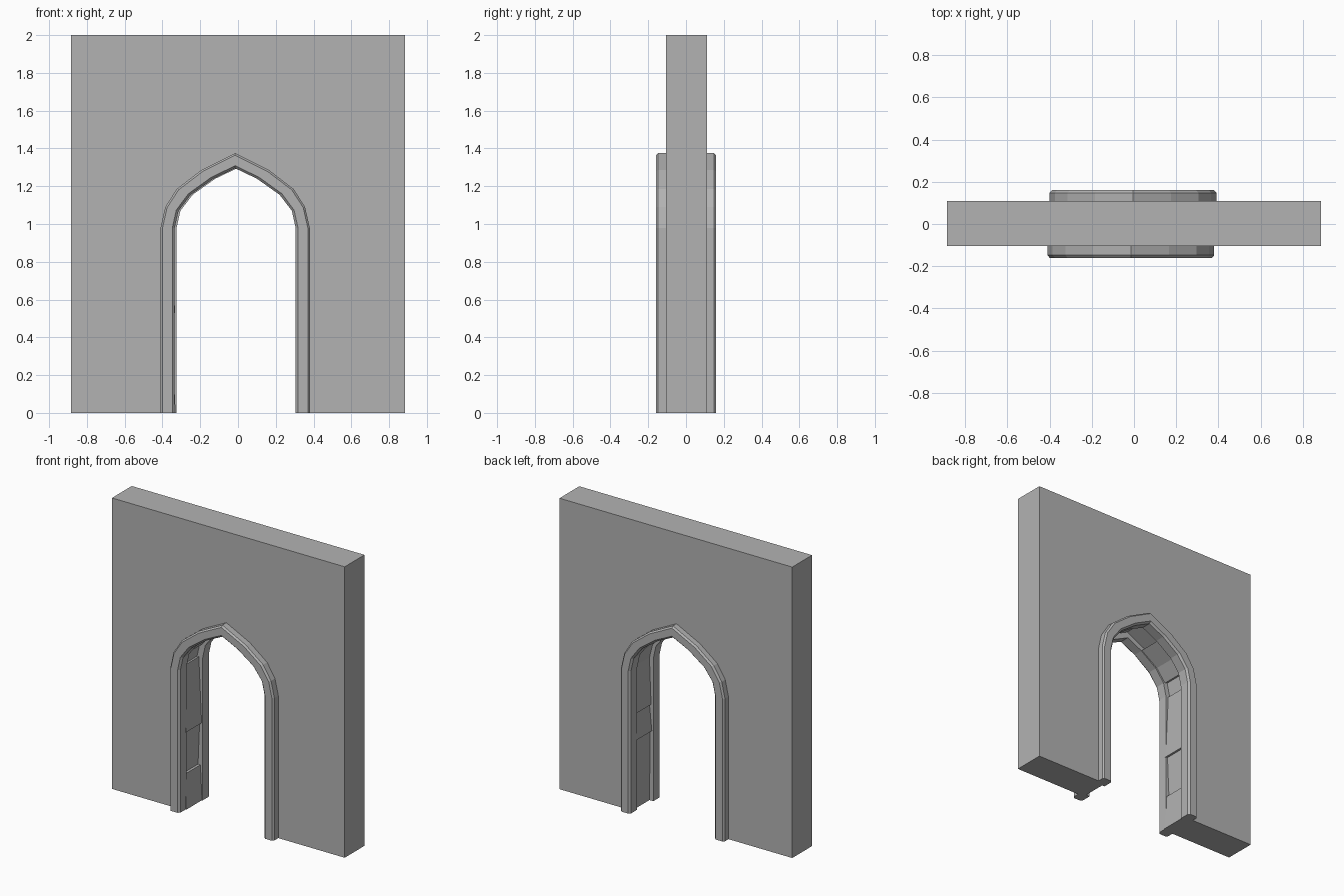
import bpy
import bmesh

if "Cube" in bpy.data.objects:
    bpy.data.objects.remove(bpy.data.objects["Cube"], do_unlink=True)

stone = bpy.data.materials.new("grey stone")
stone.use_nodes = True
GREY = (0.45, 0.45, 0.45, 1)
stone.diffuse_color = GREY
stone.node_tree.nodes["Principled BSDF"].inputs["Base Color"].default_value = GREY

# Half of the pointed arch, from floor to peak: (distance from centre, height)
INNER = [(0.32, 0), (0.32, 0.98), (0.30, 1.07), (0.235, 1.155), (0.115, 1.24), (0, 1.295)]
OUTER = [(0.395, 0), (0.395, 0.98), (0.37, 1.09), (0.31, 1.185), (0.18, 1.285), (0, 1.375)]
FRONT, BACK = -0.105, 0.11


def half_arch(t):
    """Half outline between the inner (0) and outer (1) edge of the trim."""
    return [(a[0] + (b[0] - a[0]) * t, a[1] + (b[1] - a[1]) * t)
            for a, b in zip(INNER, OUTER)]


def full_arch(t, centre):
    half = half_arch(t)
    return ([(centre - x, z) for x, z in half]
            + [(centre + x, z) for x, z in reversed(half[:-1])])


def finish(name, bm):
    bmesh.ops.recalc_face_normals(bm, faces=bm.faces)
    mesh = bpy.data.meshes.new(name)
    bm.to_mesh(mesh)
    bm.free()
    mesh.materials.append(stone)
    obj = bpy.data.objects.new(name, mesh)
    bpy.context.collection.objects.link(obj)
    return obj


def loft(name, rings):
    """Closed solid through equal-sized rings of points."""
    bm = bmesh.new()
    loops = [[bm.verts.new(p) for p in ring] for ring in rings]
    n = len(loops[0])
    for a, b in zip(loops, loops[1:]):
        for i in range(n):
            j = (i + 1) % n
            bm.faces.new((a[i], a[j], b[j], b[i]))
    bm.faces.new(loops[0])
    bm.faces.new(loops[-1])
    return finish(name, bm)


# Wall slab with the doorway cut into its outline
outline = [(-0.885, 0)] + full_arch(0.5, -0.01) + [(0.885, 0), (0.885, 2), (-0.885, 2)]
loft("wall", [[(x, y, z) for x, z in outline] for y in (FRONT, BACK)])


# Moulded trim swept around the arch on each face of the wall
SECTION = [(0, 0.08), (0, 0.147), (0.17, 0.16), (0.86, 0.16), (1, 0.148), (1, 0.08)]


def trim(name, centre, side):
    strips = [[(x, side * y, z) for x, z in full_arch(t, centre)] for t, y in SECTION]
    loft(name, list(zip(*strips)))


trim("front_trim", -0.015, -1)
trim("back_trim", -0.005, 1)


# Lining stones in the doorway, each with a lower and upper inset depth
def lining(name, side, path, low, high):
    """Stone along a path of (outer point, inner point) pairs."""
    rings = []
    for i, ((ox, oz), (ix, iz)) in enumerate(path):
        k = i / (len(path) - 1)
        t = low + (high - low) * k
        x, z = ox + (ix - ox) * t, oz + (iz - oz) * t
        rings.append([(-0.01 + side * px, y, pz)
                      for px, pz, y in ((ox, oz, -0.09), (ox, oz, 0.09),
                                        (x, z, 0.09), (x, z, -0.09))])
    loft(name, rings)


def jamb(z0, z1):
    return [((0.38, z), (0.32, z)) for z in (z0, z1)]


arch_pairs = list(zip(half_arch(0.8), INNER))
lining("right_base_stone", -1, jamb(0, 0.24), 1.0, 0.8)
lining("right_middle_stone", -1, jamb(0.24, 0.53), 0.5, 0.7)
lining("right_upper_stone", -1, jamb(0.53, 0.98), 0.95, 0.6)
lining("right_arch_stone", -1, arch_pairs[2:5], 0.7, 0.85)
lining("left_base_stone", 1, jamb(0, 0.48), 0.6, 0.7)
lining("left_middle_stone", 1, jamb(0.48, 0.66), 0.9, 0.6)
lining("left_upper_stone", 1, jamb(0.66, 0.98), 0.8, 0.6)
lining("left_arch_stone", 1, arch_pairs[1:4], 0.6, 0.7)
